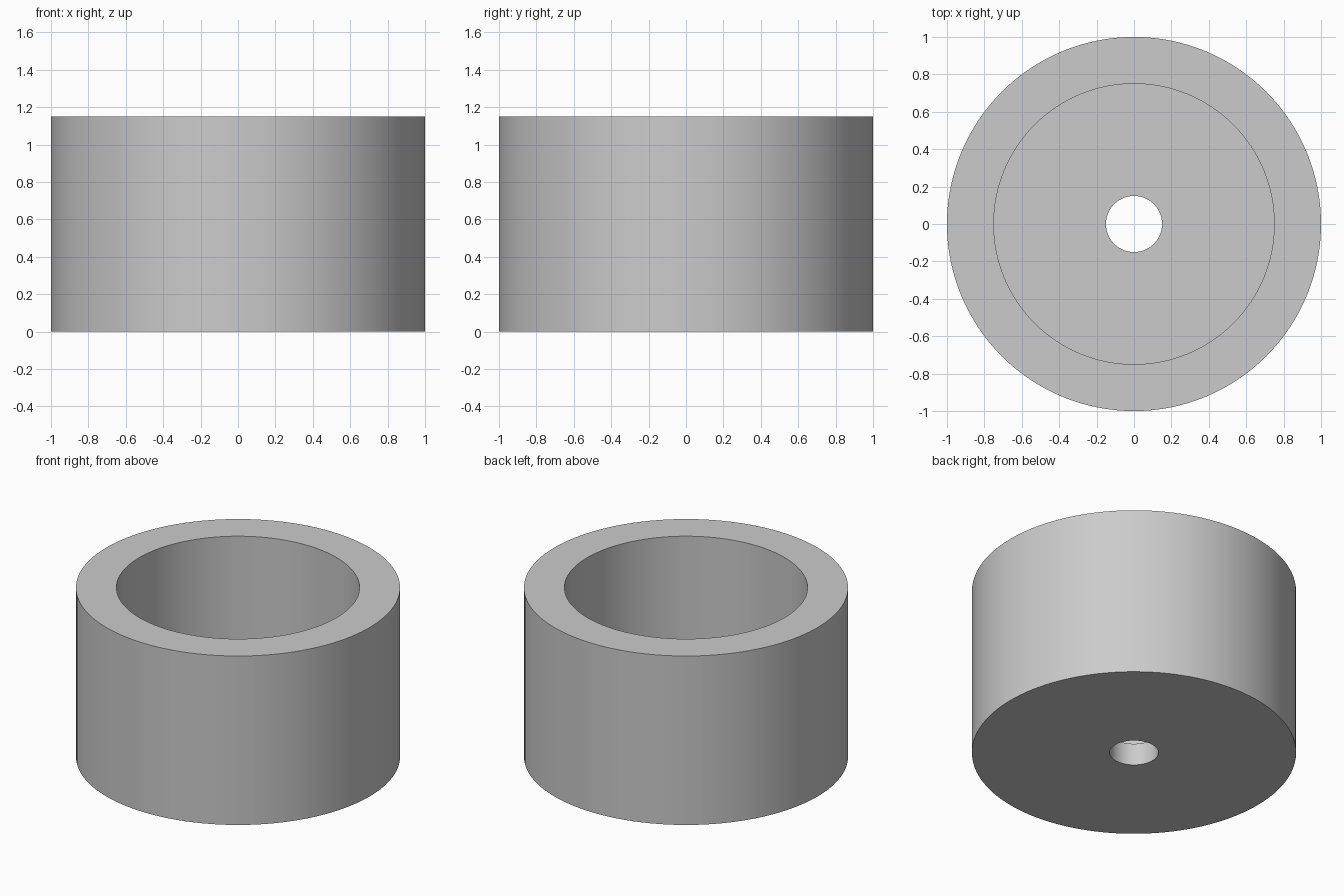
import bpy
import bmesh
import math

SEGMENTS = 128
OUTER_RADIUS, BORE_RADIUS, HOLE_RADIUS = 1.0, 0.75, 0.15
HEIGHT, FLOOR = 1.15, 0.15

cube = bpy.data.objects.get("Cube")
if cube:
    bpy.data.objects.remove(cube, do_unlink=True)

# Plain grey material
grey = bpy.data.materials.new("light_grey")
grey.use_nodes = True
colour = (0.6, 0.6, 0.6, 1.0)
grey.diffuse_color = colour
grey.node_tree.nodes["Principled BSDF"].inputs["Base Color"].default_value = colour


def lathe(name, profile, material):
    """Revolve a closed (radius, height) profile around the z axis."""
    bm = bmesh.new()
    verts = [bm.verts.new((r, 0, z)) for r, z in profile]
    edges = [bm.edges.new((a, b)) for a, b in zip(verts, verts[1:] + verts[:1])]
    bmesh.ops.spin(bm, geom=verts + edges, cent=(0, 0, 0), axis=(0, 0, 1),
                   angle=math.tau, steps=SEGMENTS, use_merge=True)
    bmesh.ops.remove_doubles(bm, verts=bm.verts, dist=0.0001)
    bmesh.ops.recalc_face_normals(bm, faces=bm.faces)
    mesh = bpy.data.meshes.new(name)
    bm.to_mesh(mesh)
    bm.free()
    mesh.materials.append(material)
    obj = bpy.data.objects.new(name, mesh)
    bpy.context.collection.objects.link(obj)
    return obj


# Cup with a thick wall, a flat floor and a central through hole
cup = lathe("cup_body", [
    (HOLE_RADIUS, 0),
    (OUTER_RADIUS, 0),
    (OUTER_RADIUS, HEIGHT),
    (BORE_RADIUS, HEIGHT),
    (BORE_RADIUS, FLOOR),
    (HOLE_RADIUS, FLOOR),
], grey)

# Smooth walls with crisp rims
bpy.ops.object.select_all(action="DESELECT")
cup.select_set(True)
bpy.context.view_layer.objects.active = cup
bpy.ops.object.shade_smooth_by_angle(angle=math.radians(30))
